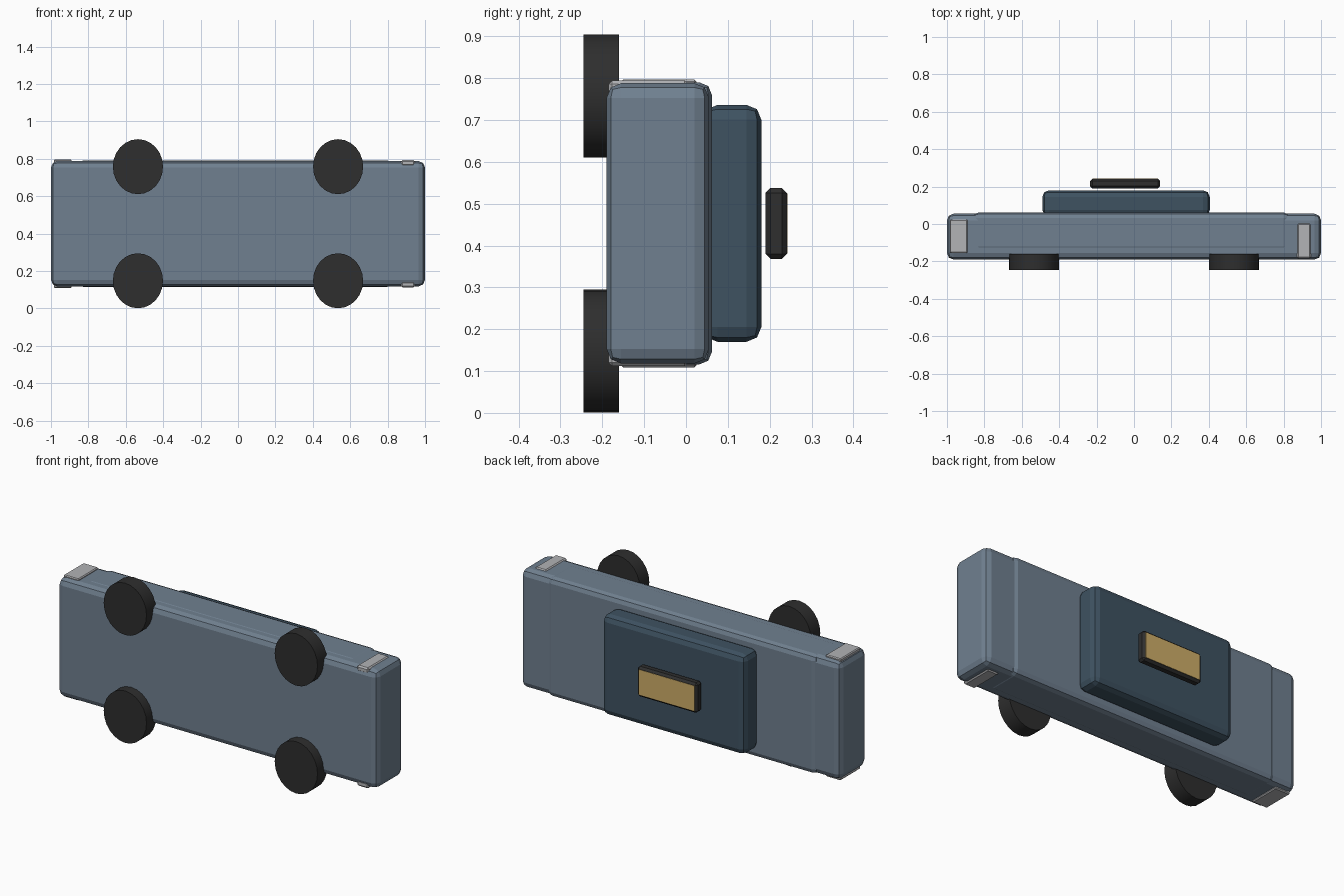
import bpy, math

if "Cube" in bpy.data.objects:
    bpy.data.objects.remove(bpy.data.objects["Cube"])


def material(name, rgb):
    """Flat material from sRGB 0-255 values."""
    m = bpy.data.materials.new(name)
    lin = [((c / 255 + 0.055) / 1.055) ** 2.4 for c in rgb]
    m.diffuse_color = (*lin, 1)
    m.use_nodes = True
    m.node_tree.nodes["Principled BSDF"].inputs["Base Color"].default_value = m.diffuse_color
    return m


SLATE = material("slate_paint", (112, 128, 144))
GLASS = material("dark_blue_glass", (62, 82, 97))
RUBBER = material("black_rubber", (46, 46, 46))
GREY = material("light_grey", (178, 179, 182))
GOLD = material("gold", (206, 174, 104))


def box(name, x, y, z, mat, bevel=0.0, segments=2):
    """Box given by its (min, max) ranges, with optional rounded edges."""
    bpy.ops.mesh.primitive_cube_add(size=1, location=[sum(r) / 2 for r in (x, y, z)])
    ob = bpy.context.object
    ob.name = name
    ob.scale = [r[1] - r[0] for r in (x, y, z)]
    bpy.ops.object.transform_apply(location=False, rotation=False, scale=True)
    ob.data.materials.append(mat)
    if bevel:
        mod = ob.modifiers.new("rounded_edges", 'BEVEL')
        mod.width = bevel
        mod.segments = segments
    return ob


# The car lies on its side: its roof faces +y and its wheels face -y
MID = 0.453  # centre line in z

# Body, with a slightly raised deck between the two ends
box("body", (-1, 1), (-0.19, 0.055), (MID - 0.335, MID + 0.335), SLATE, 0.035)
box("deck", (-0.86, 0.83), (-0.15, 0.062), (MID - 0.337, MID + 0.337), SLATE, 0.03)

# Cabin
box("cabin", (-0.49, 0.405), (0.04, 0.18), (MID - 0.283, MID + 0.283), GLASS, 0.035)

# Roof sign and its gold panel
box("roof_sign", (-0.235, 0.14), (0.19, 0.241), (MID - 0.085, MID + 0.085), RUBBER, 0.012, 1)
box("sign_panel", (-0.222, 0.127), (0.238, 0.243), (MID - 0.072, MID + 0.072), GOLD)

# Lamp plates on both flanks, and four wheels
for side, label in ((-1, "left"), (1, "right")):
    def flank(a, b):
        return sorted((MID + side * a, MID + side * b))

    box(f"rear_lamp_{label}", (-0.985, -0.89), (-0.155, 0.025), flank(0.315, 0.344), GREY, 0.005, 1)
    box(f"front_lamp_{label}", (0.872, 0.945), (-0.185, 0.005), flank(0.308, 0.341), GREY, 0.008, 1)

    for x, end in ((-0.535, "rear"), (0.535, "front")):
        bpy.ops.mesh.primitive_cylinder_add(
            vertices=24, radius=1, depth=0.085,
            location=(x, -0.2025, MID + side * 0.305), rotation=(math.pi / 2, 0, 0))
        wheel = bpy.context.object
        wheel.name = f"{end}_wheel_{label}"
        wheel.scale = (0.134, 0.147, 1)
        bpy.ops.object.transform_apply(location=False, rotation=True, scale=True)
        wheel.data.materials.append(RUBBER)
        bpy.ops.object.shade_smooth_by_angle()
